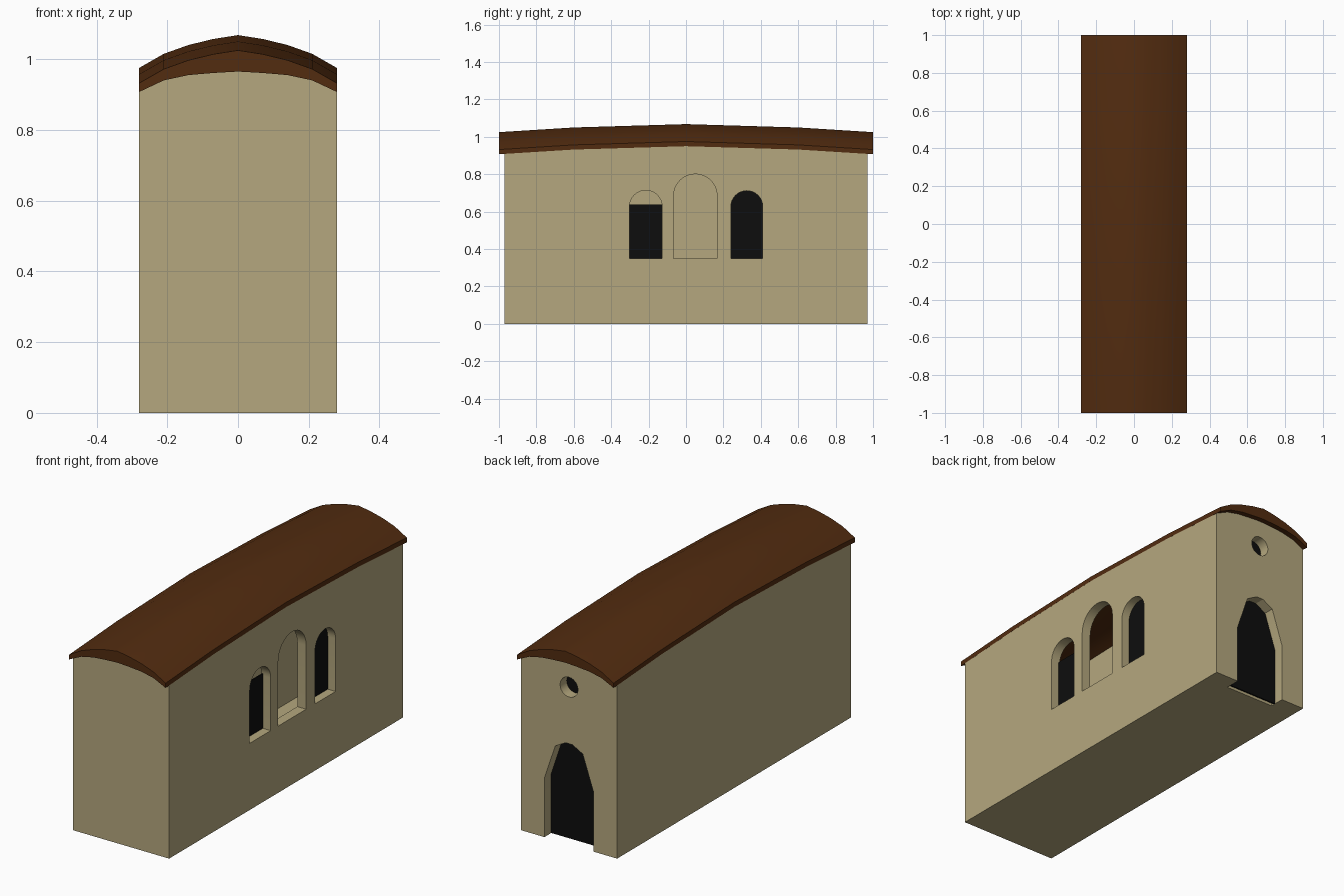
import bpy, bmesh, math

cube = bpy.data.objects.get("Cube")
if cube:
    bpy.data.objects.remove(cube, do_unlink=True)


def material(name, rgb):
    m = bpy.data.materials.new(name)
    m.use_nodes = True
    m.diffuse_color = (*rgb, 1)
    m.node_tree.nodes["Principled BSDF"].inputs["Base Color"].default_value = (*rgb, 1)
    return m


PLASTER = material("sand plaster", (0.46, 0.39, 0.21))
ROOF = material("brown roof", (0.085, 0.025, 0.005))
DARK = material("dark opening", (0.004, 0.004, 0.004))


def add_object(name, bm, mat):
    bmesh.ops.recalc_face_normals(bm, faces=bm.faces)
    mesh = bpy.data.meshes.new(name)
    bm.to_mesh(mesh)
    bm.free()
    mesh.materials.append(mat)
    obj = bpy.data.objects.new(name, mesh)
    bpy.context.scene.collection.objects.link(obj)
    return obj


def loft(name, rings, mat):
    """Join equal closed rings of points and cap both ends."""
    bm = bmesh.new()
    rows = [[bm.verts.new(p) for p in ring] for ring in rings]
    n = len(rows[0])
    for a, b in zip(rows, rows[1:]):
        for i in range(n):
            j = (i + 1) % n
            bm.faces.new((a[i], a[j], b[j], b[i]))
    bm.faces.new(rows[0])
    bm.faces.new(rows[-1])
    return add_object(name, bm, mat)


def prism(name, outline, axis, start, end, mat):
    """Push a flat (horizontal, z) outline along x or y."""
    place = (lambda u, v, d: (d, u, v)) if axis == "x" else (lambda u, v, d: (u, d, v))
    return loft(name, [[place(u, v, d) for u, v in outline] for d in (start, end)], mat)


def rectangle(u0, u1, v0, v1):
    return [(u0, v0), (u1, v0), (u1, v1), (u0, v1)]


def arch(centre, radius, sill, spring, steps=16):
    curve = [(centre + radius * math.cos(math.pi * i / steps),
              spring + radius * math.sin(math.pi * i / steps)) for i in range(steps + 1)]
    return [(centre - radius, sill), (centre + radius, sill)] + curve


# Roof heights: a cross profile (x, top, underside) plus a sag towards the ends
HALF = [(0, 1.068, 1.008), (0.07, 1.057, 1.004), (0.14, 1.04, 0.998),
        (0.21, 1.015, 0.983), (0.28, 0.975, 0.95)]
PROFILE = [(-x, t, u) for x, t, u in HALF[:0:-1]] + HALF
SAG = {0: 0, 0.6: 0.018, 0.97: 0.041, 1: 0.043}


def stations(end):
    return [-end, -0.6, 0, 0.6, end]


# Curved roof slab
roof = loft("roof", [[(x, y, t - SAG[abs(y)]) for x, t, u in PROFILE] +
                     [(x, y, u - SAG[abs(y)]) for x, t, u in reversed(PROFILE)]
                     for y in stations(1)], ROOF)

# Walls: a solid that reaches just into the roof, then hollowed
walls = loft("walls", [[(x * 0.998, y, u + 0.006 - SAG[abs(y)]) for x, t, u in PROFILE] +
                       [(x * 0.998, y, 0) for x, t, u in reversed(PROFILE)]
                       for y in stations(0.97)], PLASTER)

left_windows = [arch(-0.215, 0.087, 0.35, 0.627), arch(0.05, 0.116, 0.35, 0.685),
                arch(0.325, 0.085, 0.35, 0.627)]
door_top = [(0.143, 0.31), (0.08, 0.495), (0.02, 0.528)]
door_top += [(-x, z) for x, z in reversed(door_top)]
door = [(-0.143, -0.05), (0.143, -0.05)] + door_top
round_window = [(0.052 * math.cos(math.tau * i / 24), 0.825 + 0.052 * math.sin(math.tau * i / 24))
                for i in range(24)]

cutters = [prism("room_cutter", rectangle(-0.228, 0.228, 0.03, 1.3), "y", -0.915, 0.91, PLASTER)]
cutters += [prism("window_cutter", w, "x", 0.2, 0.35, PLASTER) for w in left_windows]
cutters += [prism("end_cutter", o, "y", 0.89, 1.05, PLASTER) for o in (door, round_window)]
bpy.context.view_layer.objects.active = walls
for cutter in cutters:
    cutter.hide_render = True
    mod = walls.modifiers.new("cut", "BOOLEAN")
    mod.operation = "DIFFERENCE"
    mod.solver = "EXACT"
    mod.object = cutter
    bpy.ops.object.modifier_apply(modifier=mod.name)
    bpy.data.objects.remove(cutter, do_unlink=True)

# Dark panes at the inner side of the openings
prism("front_side_pane", rectangle(-0.302, -0.128, 0.35, 0.637), "x", 0.228, 0.234, DARK)
prism("back_side_pane", left_windows[2], "x", 0.228, 0.234, DARK)
prism("door_pane", [(-0.143, 0.001), (0.143, 0.001)] + door_top, "y", 0.908, 0.915, DARK)
prism("round_pane", round_window, "y", 0.908, 0.915, DARK)

# Soft shading with crisp edges
for obj in (roof, walls):
    bpy.ops.object.select_all(action="DESELECT")
    obj.select_set(True)
    bpy.context.view_layer.objects.active = obj
    bpy.ops.object.shade_smooth_by_angle(angle=math.radians(25))
